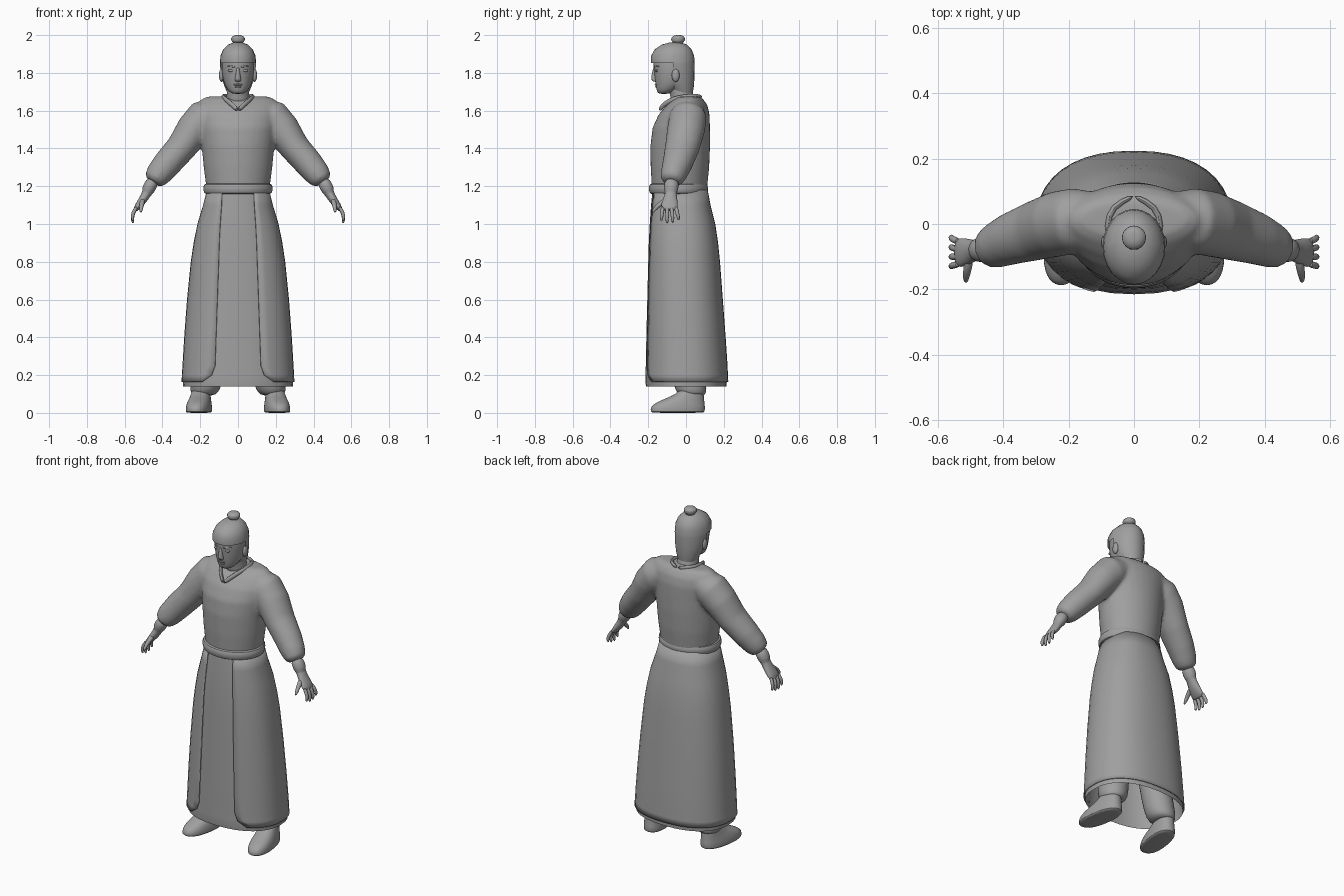
import bpy, bmesh, math
from mathutils import Vector

cube = bpy.data.objects.get("Cube")
if cube:
    bpy.data.objects.remove(cube, do_unlink=True)

grey = bpy.data.materials.new("plain_grey")
grey.use_nodes = True
colour = (0.35, 0.35, 0.35, 1)
grey.diffuse_color = colour
grey.node_tree.nodes["Principled BSDF"].inputs["Base Color"].default_value = colour

Y, Z = Vector((0, 1, 0)), Vector((0, 0, 1))


def finish(name, bm, subsurf=0, angle=50):
    bmesh.ops.recalc_face_normals(bm, faces=bm.faces)
    mesh = bpy.data.meshes.new(name)
    bm.to_mesh(mesh)
    bm.free()
    mesh.materials.append(grey)
    obj = bpy.data.objects.new(name, mesh)
    bpy.context.collection.objects.link(obj)
    bpy.ops.object.select_all(action='DESELECT')
    obj.select_set(True)
    bpy.context.view_layer.objects.active = obj
    bpy.ops.object.shade_smooth_by_angle(angle=math.radians(angle))
    if subsurf:
        mod = obj.modifiers.new("smooth_surface", 'SUBSURF')
        mod.levels = mod.render_levels = subsurf
    return obj


def power(value, p):
    return math.copysign(abs(value) ** (2 / p), value)


def skin(bm, loops, closed=True):
    """Bridge consecutive vertex loops with quads."""
    for a, b in zip(loops, loops[1:]):
        count = len(a)
        for i in range(count if closed else count - 1):
            j = (i + 1) % count
            bm.faces.new((a[i], a[j], b[j], b[i]))


def loft(bm, rings, sides=16, p=2, ref=None, side=1, caps=True):
    """Ellipse rings (x, y, z, ra, rb); level, or following the path if ref is given."""
    points = [Vector(r[:3]) for r in rings]
    loops = []
    for k, ring in enumerate(rings):
        u, v = Vector((1, 0, 0)), Y
        if ref:
            t = (points[min(k + 1, len(points) - 1)] - points[max(k - 1, 0)]).normalized()
            u = ref.cross(t).normalized()
            v = t.cross(u)
        loop = []
        for i in range(sides):
            a = math.tau * i / sides
            q = points[k] + u * ring[3] * power(math.cos(a), p) + v * ring[4] * power(math.sin(a), p)
            loop.append(bm.verts.new((q.x * side, q.y, q.z)))
        loops.append(loop)
    skin(bm, loops)
    if caps:
        bm.faces.new(loops[0])
        bm.faces.new(loops[-1])


def part(name, rings, subsurf=1, **options):
    bm = bmesh.new()
    loft(bm, rings, **options)
    return finish(name, bm, subsurf)


def pair(name, rings, **options):
    for label, side in (("left_", 1), ("right_", -1)):
        part(label + name, rings, side=side, **options)


def blob(name, centre, size):
    bm = bmesh.new()
    bmesh.ops.create_uvsphere(bm, u_segments=12, v_segments=8, radius=1)
    for v in bm.verts:
        v.co = Vector(centre) + Vector([c * s for c, s in zip(v.co, size)])
    finish(name, bm)


# Skirt profile: height, half width, front y, back y
SKIRT = [(1.18, .165, -.185, .115), (1.1, .185, -.193, .13), (1.0, .215, -.2, .155),
         (.9, .235, -.205, .17), (.8, .25, -.208, .18), (.6, .27, -.213, .195),
         (.4, .285, -.218, .21), (.25, .294, -.221, .22), (.2, .297, -.222, .222),
         (.165, .3, -.223, .224)]

# Underskirt, open at the hem
HEM = SKIRT + [(.14, .298, -.22, .222)]
part("underskirt", [(0, (f + b) / 2, z, w - .008, (b - f) / 2 - .008) for z, w, f, b in HEM],
     subsurf=0, sides=32, p=2.3, caps=False)

# Overskirt, parted down the front with rounded lower corners
SEAM = [.085, .088, .095, .1, .103, .11, .117, .122, .14, .19]
bm = bmesh.new()
loops = []
for (z, w, f, b), seam in zip(SKIRT, SEAM):
    start = math.asin((seam / w) ** 1.15)
    loop = []
    for i in range(33):
        a = start + (math.tau - 2 * start) * i / 32
        loop.append(bm.verts.new((w * power(math.sin(a), 2.3),
                                  (f + b) / 2 - (b - f) / 2 * power(math.cos(a), 2.3), z)))
    loops.append(loop)
skin(bm, loops, closed=False)
overskirt = finish("overskirt", bm)
solid = overskirt.modifiers.new("cloth_thickness", 'SOLIDIFY')
solid.thickness = .006

# Robe top: torso and sleeves fused into one surface
bm = bmesh.new()
loft(bm, [(0, -.035, 1.17, .165, .145), (0, -.032, 1.3, .182, .155),
          (0, -.03, 1.42, .193, .158), (0, -.025, 1.51, .205, .152),
          (0, -.01, 1.58, .215, .135), (0, .005, 1.63, .212, .108),
          (0, .012, 1.66, .195, .08), (0, .015, 1.675, .16, .055)], sides=32)
SLEEVE = [(.1, .015, 1.6, .07, .08), (.18, .01, 1.56, .1, .1), (.235, 0, 1.5, .093, .1),
          (.3, -.02, 1.405, .08, .092), (.375, -.045, 1.32, .076, .08),
          (.42, -.065, 1.265, .069, .07), (.443, -.075, 1.235, .058, .06),
          (.452, -.078, 1.222, .038, .042)]
for side in (1, -1):
    loft(bm, SLEEVE, sides=24, ref=Y, side=side)
robe = finish("robe_top", bm)
remesh = robe.modifiers.new("fuse", 'REMESH')
remesh.mode = 'VOXEL'
remesh.voxel_size = .011
remesh.use_smooth_shade = True
relax = robe.modifiers.new("relax", 'SMOOTH')
relax.factor = .5
relax.iterations = 6

# Collar crossing the chest in a V
pair("collar", [(0, -.142, 1.6, .01, .014), (.035, -.118, 1.635, .01, .014),
                (.068, -.07, 1.662, .011, .014), (.085, -.005, 1.676, .011, .013),
                (.068, .055, 1.678, .01, .013), (0, .085, 1.672, .01, .013)],
     sides=8, ref=Z)

# Belt
part("belt", [(0, -.04, z, .165 + bulge, .138 + bulge) for z, bulge in
              ((1.155, 0), (1.16, .015), (1.188, .022), (1.212, .015), (1.218, 0))], sides=28)

# Neck and head
part("neck", [(0, -.01, 1.62, .07, .075), (0, -.018, 1.67, .062, .062),
              (0, -.03, 1.71, .058, .062), (0, -.04, 1.76, .06, .065)])
part("head", [(0, -.118, 1.688, .028, .025), (0, -.105, 1.7, .048, .05),
              (0, -.085, 1.73, .068, .076), (0, -.07, 1.77, .082, .097),
              (0, -.068, 1.82, .088, .104), (0, -.07, 1.87, .088, .107),
              (0, -.07, 1.92, .07, .085)], sides=20)

# Hair: a skull shell with the face area cut away
bm = bmesh.new()
loft(bm, [(0, -.015, 1.69, .055, .05), (0, -.028, 1.73, .072, .07),
          (0, -.055, 1.78, .089, .1), (0, -.069, 1.85, .096, .115),
          (0, -.071, 1.89, .093, .114), (0, -.068, 1.925, .078, .097),
          (0, -.062, 1.95, .052, .066), (0, -.058, 1.961, .022, .028)], sides=24)
HAIRLINE, TEMPLE = 1.852, -.065
for co, no in (((0, 0, HAIRLINE), Z), ((0, TEMPLE, 0), Y)):
    bmesh.ops.bisect_plane(bm, geom=bm.verts[:] + bm.edges[:] + bm.faces[:],
                           plane_co=co, plane_no=no)
face_area = [f for f in bm.faces if f.calc_center_median().z < HAIRLINE
             and f.calc_center_median().y < TEMPLE]
bmesh.ops.delete(bm, geom=face_area, context='FACES')
finish("hair", bm)
part("top_knot", [(0, -.042, 1.94, .028, .028), (0, -.042, 1.962, .026, .026),
                  (0, -.042, 1.968, .038, .038), (0, -.042, 1.986, .04, .04),
                  (0, -.04, 1.997, .026, .026), (0, -.04, 2.0, .012, .012)], sides=12)

# Facial features
part("nose", [(0, -.162, 1.752, .017, .01), (0, -.166, 1.764, .02, .021),
              (0, -.165, 1.785, .012, .019), (0, -.164, 1.835, .01, .01)], sides=10)
blob("upper_lip", (0, -.155, 1.738), (.024, .011, .006))
blob("lower_lip", (0, -.152, 1.727), (.02, .011, .006))
for label, side in (("left_", 1), ("right_", -1)):
    blob(label + "eye", (side * .036, -.156, 1.812), (.018, .009, .007))
    blob(label + "ear", (side * .088, -.055, 1.787), (.013, .021, .035))
pair("eyebrow", [(.012, -.168, 1.83, .006, .006), (.035, -.161, 1.837, .006, .006),
                 (.062, -.142, 1.833, .004, .004)], sides=8, ref=Z)

# Hands with wrist bands, fingers and thumbs
pair("hand", [(.445, -.075, 1.235, .034, .038), (.468, -.078, 1.198, .036, .04),
              (.478, -.08, 1.175, .034, .037), (.482, -.08, 1.165, .025, .029),
              (.505, -.084, 1.125, .023, .041), (.533, -.088, 1.09, .018, .047),
              (.545, -.088, 1.07, .01, .042)], sides=14, ref=Y)
for i, name in enumerate(("little", "ring", "middle", "index")):
    root, tip = -.054 - .023 * i, -.04 - .03 * i
    drop = .014 * abs(i - 1.6)
    pair(name + "_finger", [(.534, root, 1.095, .011, .012), (.556, (root + tip) / 2, 1.058, .011, .011),
                            (.56, tip, 1.026 + drop / 2, .01, .01),
                            (.555, tip, .996 + drop, .006, .006)], sides=8, ref=Y)
pair("thumb", [(.502, -.1, 1.13, .016, .018), (.51, -.14, 1.105, .014, .014),
               (.514, -.165, 1.08, .011, .011), (.514, -.178, 1.06, .006, .006)], sides=8, ref=Y)

# Trouser legs gathered over the shoes
pair("trouser_leg", [(.185, .035, .09, .052, .06), (.178, .03, .105, .075, .08),
                     (.17, .02, .15, .088, .09), (.15, .005, .3, .088, .09),
                     (.12, -.02, .6, .09, .09)], sides=16)

# Shoes with flat soles, toes turned slightly outward
for label, side in (("left_", 1), ("right_", -1)):
    shoe = part(label + "shoe", [(0, -.045, 0, .06, .138), (0, -.045, .004, .066, .146),
                                 (0, -.044, .03, .066, .148), (0, -.034, .052, .062, .134),
                                 (0, -.008, .075, .056, .106), (0, .022, .1, .05, .073),
                                 (0, .03, .13, .048, .062)], sides=20, p=2.3)
    shoe.location.x = side * .2
    shoe.rotation_euler.z = side * math.radians(9)
